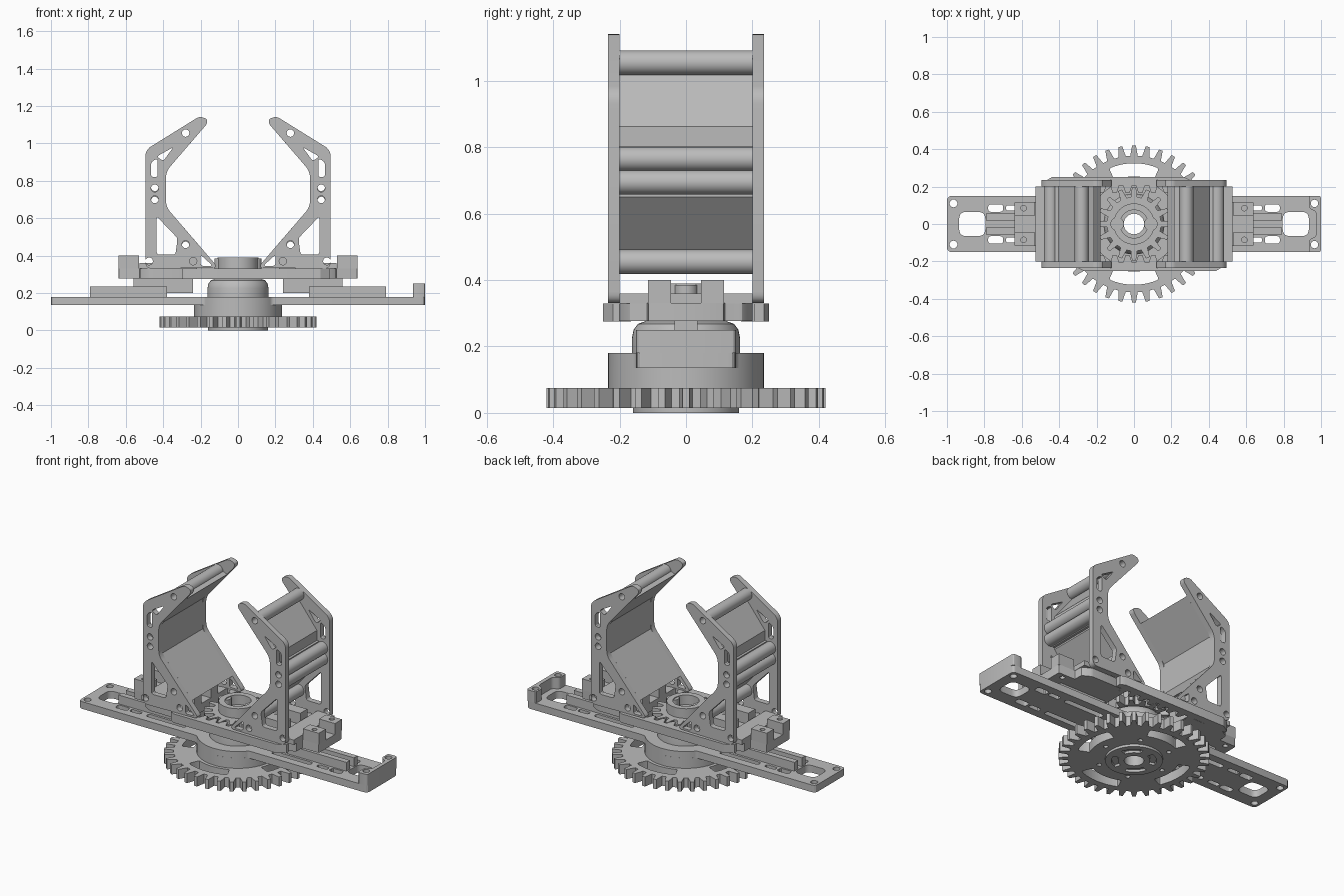
import bpy, bmesh
from math import sin, cos, pi, radians
from mathutils import Matrix, Vector

old = bpy.data.objects.get("Cube")
if old:
    bpy.data.objects.remove(old, do_unlink=True)

GREY = (0.5, 0.5, 0.5, 1)
mat = bpy.data.materials.new("plain grey")
mat.use_nodes = True
mat.diffuse_color = GREY
mat.node_tree.nodes["Principled BSDF"].inputs["Base Color"].default_value = GREY
parts = []


def circle(x, y, r, n=28):
    return [(x + r * cos(2 * pi * i / n), y + r * sin(2 * pi * i / n)) for i in range(n)]


def rect(x0, x1, y0, y1):
    return [(x0, y0), (x1, y0), (x1, y1), (x0, y1)]


def rounded(pts, r, steps=6):
    """Round every corner of a polygon."""
    out = []
    for i, p in enumerate(pts):
        p = Vector(p)
        a, b = Vector(pts[i - 1]) - p, Vector(pts[(i + 1) % len(pts)]) - p
        d = min(r, a.length * 0.48, b.length * 0.48)
        a, b = p + a.normalized() * d, p + b.normalized() * d
        for k in range(steps + 1):
            t = k / steps
            out.append(tuple(a * (1 - t) ** 2 + p * 2 * t * (1 - t) + b * t * t))
    return out


def arc_slot(r0, r1, mid, half, n=12):
    angles = [mid - half + 2 * half * i / n for i in range(n + 1)]
    return ([(r1 * cos(a), r1 * sin(a)) for a in angles]
            + [(r0 * cos(a), r0 * sin(a)) for a in reversed(angles)])


def gear(n, root, tip):
    pts = []
    for i in range(n):
        for f, r in ((-0.31, root), (-0.14, tip), (0.14, tip), (0.31, root)):
            a = 2 * pi * (i + f) / n
            pts.append((r * cos(a), r * sin(a)))
    return pts


def finish(name, mesh):
    bm = bmesh.new()
    bm.from_mesh(mesh)
    bmesh.ops.remove_doubles(bm, verts=bm.verts, dist=0.0001)
    bmesh.ops.recalc_face_normals(bm, faces=bm.faces)
    bm.to_mesh(mesh)
    bm.free()
    mesh.materials.clear()
    mesh.materials.append(mat)
    ob = bpy.data.objects.new(name, mesh)
    bpy.context.collection.objects.link(ob)
    parts.append(ob)
    return ob


def plate(name, loops, lo, hi, upright=False, turn=0):
    """Extrude an outline with holes along z, or along y when upright."""
    cu = bpy.data.curves.new(name, "CURVE")
    cu.dimensions = "2D"
    cu.fill_mode = "BOTH"
    cu.extrude = (hi - lo) / 2
    for loop in loops:
        sp = cu.splines.new("POLY")
        sp.points.add(len(loop) - 1)
        for pt, (x, y) in zip(sp.points, loop):
            pt.co = (x, y, 0, 1)
        sp.use_cyclic_u = True
    tmp = bpy.data.objects.new(name, cu)
    bpy.context.collection.objects.link(tmp)
    mesh = bpy.data.meshes.new_from_object(
        tmp.evaluated_get(bpy.context.evaluated_depsgraph_get()))
    bpy.data.objects.remove(tmp, do_unlink=True)
    mid = (lo + hi) / 2
    if upright:
        m = Matrix.Translation((0, mid, 0)) @ Matrix.Rotation(pi / 2, 4, "X")
    else:
        m = Matrix.Translation((0, 0, mid))
    mesh.transform(Matrix.Rotation(turn, 4, "Z") @ m)
    return finish(name, mesh)


def lathe(name, profile, n=48):
    bm = bmesh.new()
    rings = [[bm.verts.new((r * cos(2 * pi * i / n), r * sin(2 * pi * i / n), z))
              for i in range(n)] for r, z in profile]
    for a, b in zip(rings, rings[1:] + rings[:1]):
        for i in range(n):
            j = (i + 1) % n
            bm.faces.new((a[i], a[j], b[j], b[i]))
    mesh = bpy.data.meshes.new(name)
    bm.to_mesh(mesh)
    bm.free()
    return finish(name, mesh)


BORE = circle(0, 0, 0.055)
SIDES = (-1, 1)

# Drive gear with its lower flange
slots = [rounded(arc_slot(0.255, 0.325, k * pi / 2, 0.42), 0.02, 2) for k in range(4)]
bolts = [circle(0.205 * cos(k * pi / 3), 0.205 * sin(k * pi / 3), 0.014, 12) for k in range(6)]
plate("drive_gear", [gear(36, 0.365, 0.42), BORE] + slots + bolts, 0.015, 0.075)
plate("gear_flange", [circle(0, 0, 0.16, 48), BORE]
      + [arc_slot(0.09, 0.125, pi / 4 + k * pi / 2, 0.5) for k in range(4)], 0, 0.016)

# Bearing disc and domed hub
plate("bearing_disc", [circle(0, 0, 0.235, 64), BORE], 0.075, 0.14)
lathe("hub_dome", [(0.055, 0.135), (0.163, 0.135), (0.163, 0.225), (0.158, 0.25),
                   (0.145, 0.268), (0.12, 0.277), (0.055, 0.277)])

# Long base plate with a round middle
W = 0.15
bulge = [(0.235 * cos(a), 0.235 * sin(a)) for a in
         [0.69 + (pi - 1.38) * i / 16 for i in range(17)]]
outline = [(1, -W), (1, W)] + bulge + [(-1, W), (-1, -W)] + [(-x, -y) for x, y in bulge]
outline = rounded(outline, 0.025, 3)
holes = [BORE]
for s in SIDES:
    x0, x1 = sorted((s * 0.795, s * 0.935))
    holes.append(rounded(rect(x0, x1, -0.065, 0.065), 0.04))
    for t in SIDES:
        holes.append(circle(s * 0.965, t * 0.11, 0.021, 16))
        for a, b, h in ((0.70, 0.78, 0.02), (0.61, 0.685, 0.014), (0.3, 0.57, 0.016)):
            a, b = sorted((s * a, s * b))
            holes.append(rounded(rect(a, b, t * 0.085 - h, t * 0.085 + h), 0.015, 3))
plate("base_plate", [outline] + holes, 0.135, 0.18)

# End stop on one end only
stop = [(0.935, -W), (1, -W), (1, W), (0.935, W), (0.935, 0.085), (0.975, 0.065),
        (0.975, -0.065), (0.935, -0.085)]
plate("end_stop", [rounded(stop, 0.015, 3)]
      + [circle(0.965, t * 0.11, 0.02, 16) for t in SIDES], 0.18, 0.25)

# Pinion, its collar and screw posts
plate("pinion", [gear(16, 0.145, 0.195), BORE], 0.277, 0.33)
plate("pinion_collar", [circle(0, 0, 0.11, 40), circle(0, 0, 0.075)], 0.33, 0.39)
for s in SIDES:
    plate("screw_post", [circle(s * 0.09, 0, 0.036), circle(s * 0.09, 0, 0.016, 14)], 0.33, 0.385)

# Jaw profiles, in x and z
inner = [(0.105, 0.335), (0.385, 0.66), (0.385, 0.85), (0.165, 1.105)]
frame = rounded([(0.495, 0.33), (0.495, 0.965), (0.205, 1.145), (0.165, 1.13)]
                + inner[::-1], 0.035)
frame_holes = [circle(x, z, 0.02, 16) for x, z in
               ((0.475, 0.37), (0.24, 0.37), (0.28, 0.46), (0.445, 0.7), (0.445, 0.76), (0.28, 1.055))]
frame_holes += [rounded(p, 0.015, 3) for p in (
    [(0.435, 0.61), (0.435, 0.405), (0.335, 0.405), (0.325, 0.475), (0.325, 0.495)],
    [(0.135, 0.345), (0.2, 0.345), (0.2, 0.405)],
    [(0.43, 0.82), (0.465, 0.82), (0.465, 0.9), (0.43, 0.92)],
    [(0.345, 0.98), (0.435, 0.93), (0.4, 0.905)])]
web = [(0.178, 0.42), (0.385, 0.66), (0.385, 0.85), (0.215, 1.047), (0.25, 1.06),
       (0.407, 0.862), (0.407, 0.65), (0.215, 0.42)]

# Rack teeth run along the inner edge
PITCH = 0.0687
rack = [(-0.3, -0.235), (-0.27, -0.25), (0.44, -0.25), (0.49, -0.22), (0.49, -0.2)]
for i in range(6, -5, -1):
    c = (i - 0.5) * PITCH
    if -0.27 < c < 0.28:
        rack += [(c + 0.024, -0.205), (c + 0.01, -0.165), (c - 0.01, -0.165), (c - 0.024, -0.205)]
rack.append((-0.3, -0.205))

# Both sliding jaws, the second turned half way round
for turn, side in ((0, "left"), (pi, "right")):
    def part(name, loops, lo, hi, upright=False):
        plate(side + "_" + name, loops, lo, hi, upright, turn)

    part("rack", [rack], 0.275, 0.33)
    part("carriage", [rounded([(0.22, -0.2), (0.47, -0.2), (0.525, -0.17), (0.525, -0.115),
                               (0.64, -0.115), (0.64, 0.115), (0.525, 0.115), (0.525, 0.17),
                               (0.47, 0.2), (0.22, 0.2)], 0.01, 2)]
         + [circle(0.59, t * 0.085, 0.015, 14) for t in SIDES], 0.277, 0.331)
    part("slider", [rect(0.24, 0.56, -0.035, 0.035)], 0.2, 0.28)
    part("cross_bar", [rect(0.41, 0.527, -0.2, 0.2)], 0.33, 0.36)
    for t in SIDES:
        y0, y1 = sorted((t * 0.045, t * 0.115))
        part("rail", [rect(0.38, 0.79, *sorted((t * 0.02, t * 0.055)))], 0.18, 0.235)
        part("guide_block", [rect(0.53, 0.64, y0, y1), circle(0.59, t * 0.085, 0.015, 14)], 0.33, 0.4)
        part("inner_block", [rect(0.22, 0.4, y0, y1)], 0.33, 0.4)
        lo, hi = sorted((t * 0.2, t * 0.235))
        part("jaw_frame", [frame] + frame_holes, lo, hi, True)
    part("jaw_pad", [web], -0.2, 0.2, True)
    for x, z in ((0.28, 0.455), (0.445, 0.695), (0.445, 0.765), (0.28, 1.055)):
        part("spacer_tube", [circle(x, z, 0.037, 24), circle(x, z, 0.02, 16)], -0.2, 0.2, True)
    # Ribs tie the spacers to the pad
    part("spacer_rib", [rect(0.4, 0.422, 0.66, 0.8)], -0.2, 0.2, True)

bpy.ops.object.select_all(action="DESELECT")
for ob in parts:
    ob.select_set(True)
bpy.context.view_layer.objects.active = parts[0]
bpy.ops.object.shade_smooth_by_angle(angle=radians(30))
